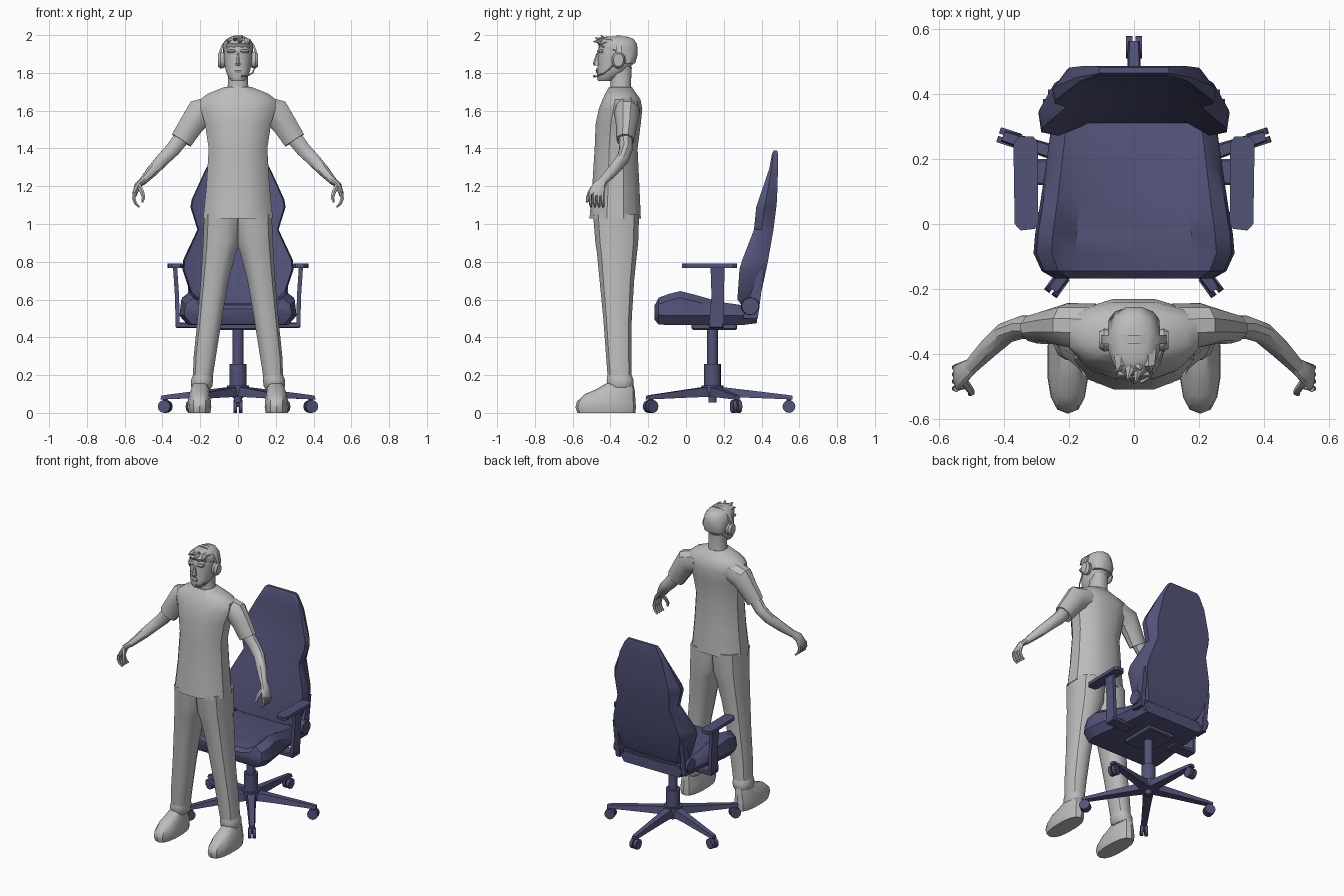
import bpy, bmesh, math
from mathutils import Vector, Matrix


def material(name, rgb):
    m = bpy.data.materials.new(name)
    m.diffuse_color = (*rgb, 1)
    return m


GREY = material("light grey", (0.50, 0.50, 0.50))
NAVY = material("dusty navy", (0.085, 0.085, 0.19))


def finish(name, bm, mat, mirror=False, angle=35):
    bmesh.ops.recalc_face_normals(bm, faces=bm.faces[:])
    me = bpy.data.meshes.new(name)
    bm.to_mesh(me)
    bm.free()
    ob = bpy.data.objects.new(name, me)
    bpy.context.collection.objects.link(ob)
    me.materials.append(mat)
    bpy.ops.object.select_all(action='DESELECT')
    ob.select_set(True)
    bpy.context.view_layer.objects.active = ob
    bpy.ops.object.shade_smooth_by_angle(angle=math.radians(angle))
    if mirror:
        ob.modifiers.new("mirror", 'MIRROR')
    return ob


def add_loft(bm, rings):
    """Skin closed rings of points and cap both ends."""
    vs = [[bm.verts.new(p) for p in r] for r in rings]
    n = len(vs[0])
    for a, b in zip(vs, vs[1:]):
        for i in range(n):
            bm.faces.new((a[i], a[(i + 1) % n], b[(i + 1) % n], b[i]))
    bm.faces.new(vs[0])
    bm.faces.new(vs[-1])


def loft(name, rings, mat, mirror=False, angle=35):
    bm = bmesh.new()
    add_loft(bm, rings)
    return finish(name, bm, mat, mirror, angle)


def oval(c, u, v, n=12, power=0.85):
    pts = []
    for i in range(n):
        t = math.tau * (i + 0.5) / n
        s, k = math.sin(t), math.cos(t)
        pts.append(Vector(c) + u * math.copysign(abs(k) ** power, k)
                   + v * math.copysign(abs(s) ** power, s))
    return pts


def stack(rows, n=12, power=0.85):
    """Level rings from rows of z, x_min, x_max, y_front, y_back."""
    return [oval(((a + b) / 2, (f + k) / 2, z), Vector(((b - a) / 2, 0, 0)),
                 Vector((0, (k - f) / 2, 0)), n, power) for z, a, b, f, k in rows]


def limb(rows, n=10):
    """Rings across a path from rows of x, y, z, width radius, depth radius."""
    out = []
    for i, (x, y, z, a, b) in enumerate(rows):
        p, q = rows[max(i - 1, 0)], rows[min(i + 1, len(rows) - 1)]
        t = (Vector(q[:3]) - Vector(p[:3])).normalized()
        ref = Vector((0, 1, 0)) if abs(t.y) < 0.9 else Vector((0, 0, 1))
        v = (ref - t * ref.dot(t)).normalized()
        out.append(oval((x, y, z), t.cross(v) * a, v * b, n, 1))
    return out


def box(name, x, y, z, mat, mirror=False, bevel=0.006):
    bm = bmesh.new()
    bmesh.ops.create_cube(bm, size=1)
    for v in bm.verts:
        v.co = [lo + (hi - lo) * (c + 0.5) for c, (lo, hi) in zip(v.co, (x, y, z))]
    bmesh.ops.bevel(bm, geom=bm.edges[:], offset=bevel, segments=1, affect='EDGES')
    return finish(name, bm, mat, mirror)


def add_cyl(bm, c, r1, r2, depth, rot=Matrix(), n=16):
    bmesh.ops.create_cone(bm, cap_ends=True, segments=n, radius1=r1, radius2=r2,
                          depth=depth, matrix=Matrix.Translation(c) @ rot)


# ---- Person: shirt and sleeves
loft("shirt", stack([
    (1.03, -.19, .19, -.515, -.235), (1.2, -.172, .172, -.50, -.243),
    (1.4, -.16, .16, -.487, -.253), (1.53, -.18, .18, -.482, -.236),
    (1.61, -.205, .205, -.465, -.228), (1.66, -.205, .205, -.445, -.238),
    (1.69, -.165, .165, -.43, -.26), (1.725, -.075, .075, -.41, -.285)]), GREY)
loft("sleeve", limb([(.12, -.315, 1.615, .07, .07), (.205, -.312, 1.587, .08, .068),
                     (.25, -.315, 1.52, .068, .056), (.30, -.322, 1.443, .062, .047)]), GREY, True)

# ---- Arms and hands
loft("arm", limb([(.28, -.32, 1.48, .045, .037), (.345, -.318, 1.395, .041, .036),
                  (.395, -.335, 1.345, .037, .034), (.45, -.385, 1.285, .032, .03),
                  (.508, -.445, 1.222, .02, .024)]), GREY, True)
loft("palm", limb([(.50, -.437, 1.232, .019, .024), (.53, -.46, 1.205, .018, .036),
                   (.545, -.472, 1.165, .014, .042), (.547, -.475, 1.15, .010, .04)]), GREY, True)
bm = bmesh.new()
for i in range(4):
    y = -.507 + .0215 * i
    add_loft(bm, limb([(.546, y, 1.165, .011, .011), (.552, y, 1.135, .010, .010),
                       (.542, y + .002, 1.108, .009, .009), (.522, y + .004, 1.09, .006, .006)], 6))
add_loft(bm, limb([(.525, -.485, 1.205, .014, .012), (.508, -.508, 1.17, .012, .011),
                   (.500, -.52, 1.14, .010, .010), (.507, -.525, 1.115, .006, .006)], 6))
finish("fingers", bm, GREY, True)

# ---- Trousers, cuffs and shoes
loft("trouser_leg", stack([
    (.13, .142, .243, -.412, -.285), (.3, .115, .236, -.425, -.287),
    (.5, .083, .216, -.44, -.285), (.7, .048, .199, -.46, -.272),
    (.85, .008, .19, -.475, -.256), (.90, -.012, .188, -.483, -.25),
    (1.05, -.02, .182, -.495, -.245)], 12, .8), GREY, True)
loft("trouser_cuff", stack([
    (.125, .146, .24, -.405, -.29), (.14, .134, .25, -.418, -.278),
    (.175, .130, .25, -.422, -.276), (.20, .132, .24, -.418, -.285)]), GREY, True)
loft("shoe", stack([
    (0, .145, .262, -.575, -.268), (.03, .14, .268, -.585, -.265),
    (.06, .142, .266, -.578, -.267), (.10, .148, .258, -.535, -.27),
    (.125, .152, .25, -.475, -.272), (.155, .157, .24, -.425, -.28)], 14, .8), GREY, True)

# ---- Neck, head and face
loft("neck", stack([(1.70, -.065, .065, -.405, -.285), (1.74, -.055, .055, -.40, -.29),
                    (1.83, -.053, .053, -.41, -.285)]), GREY)
loft("head", stack([
    (1.757, -.035, .035, -.465, -.39), (1.775, -.052, .052, -.472, -.36),
    (1.81, -.066, .066, -.47, -.31), (1.85, -.073, .073, -.467, -.278),
    (1.90, -.077, .077, -.468, -.262), (1.94, -.077, .077, -.462, -.26),
    (1.975, -.06, .06, -.445, -.285), (1.985, -.04, .04, -.42, -.31)], 14, .9), GREY)
loft("nose", stack([(1.838, -.014, .014, -.488, -.455), (1.85, -.014, .014, -.494, -.455),
                    (1.905, -.006, .006, -.474, -.455)], 6, 1), GREY)
loft("lips", stack([(1.800, -.018, .018, -.474, -.455), (1.812, -.022, .022, -.479, -.455),
                    (1.824, -.016, .016, -.475, -.455)], 6, 1), GREY)
loft("brow", stack([(1.905, .010, .055, -.467, -.43), (1.915, .008, .060, -.474, -.43),
                    (1.923, .012, .055, -.467, -.43)], 8), GREY, True)

# ---- Hair cap and swept spikes
loft("hair", stack([
    (1.85, -.070, .070, -.345, -.268), (1.89, -.080, .080, -.36, -.256),
    (1.925, -.083, .083, -.455, -.253), (1.955, -.080, .080, -.472, -.257),
    (1.98, -.062, .062, -.455, -.275), (1.992, -.038, .038, -.425, -.31)], 12, .9), GREY)
bm = bmesh.new()
for x, tx, ty, tz in ((-.04, -.055, -.462, 1.965), (-.01, -.02, -.482, 1.985),
                      (.015, .005, -.492, 1.965), (.045, .05, -.465, 1.95), (.01, .02, -.45, 2.0)):
    add_loft(bm, limb([(x, -.39, 1.965, .028, .02), (x, -.435, 1.97, .021, .018),
                       (tx, ty, tz, .002, .002)], 6))
finish("hair_spikes", bm, GREY)

# ---- Headset
rot_x = Matrix.Rotation(math.pi / 2, 4, 'Y')
band = []
for i in range(17):
    a = math.pi * i / 16
    k, s = math.cos(a), math.sin(a)
    band.append([Vector((r * k, y, 1.89 + (r + .008) * s))
                 for r, y in ((.090, -.370), (.101, -.370), (.101, -.342), (.090, -.342))])
loft("headset_band", band, GREY)
bm = bmesh.new()
add_cyl(bm, (.081, -.358, 1.868), .040, .046, .022, rot_x)
add_cyl(bm, (.099, -.358, 1.868), .046, .034, .016, rot_x)
for v in bm.verts:
    v.co.y = -.358 + (v.co.y + .358) * .78
finish("headset_cup", bm, GREY, True)
loft("headset_microphone", limb([(.092, -.385, 1.84, .004, .004), (.078, -.43, 1.80, .004, .004),
                                 (.045, -.475, 1.782, .004, .004), (.02, -.487, 1.782, .007, .007)], 6), GREY)

# ---- Chair seat with raised side bolsters
# rows: y, half width, bolster top, cushion top, underside
rings = []
for y, w, bz, cz, lo in ((-.168, .245, .565, .55, .495), (-.145, .285, .61, .572, .468),
                         (-.09, .31, .63, .58, .465), (-.03, .305, .645, .58, .465),
                         (.06, .29, .622, .575, .465), (.18, .272, .587, .57, .465),
                         (.30, .255, .57, .56, .465), (.375, .24, .55, .545, .475)):
    half = [(w * .86, lo), (w, lo + .05), (w * .97, bz - .035), (w * .82, bz), (w * .58, cz)]
    rings.append([(x, y, z) for x, z in half] + [(-x, y, z) for x, z in reversed(half)])
loft("seat", rings, NAVY)

# ---- Backrest with forward wings
# rows: z, wing half width, wing y, back y, cushion y, cushion half width, back half width
rings = []
for z, w, yw, yb, yc, wi, wb in (
        (.55, .20, .31, .36, .31, .14, .18), (.60, .24, .272, .39, .32, .15, .21),
        (.76, .295, .283, .425, .35, .15, .25), (.81, .29, .298, .435, .36, .15, .245),
        (.97, .215, .36, .463, .395, .14, .195), (1.09, .252, .372, .478, .42, .14, .205),
        (1.13, .245, .385, .482, .428, .14, .20), (1.29, .172, .44, .487, .446, .12, .16),
        (1.37, .125, .455, .487, .457, .10, .12), (1.388, .11, .465, .483, .465, .09, .105)):
    half = [(wb, yb), (w, (yw + yb) / 2 - .01), (w * .97, yw), (wi, yc)]
    rings.append([(x, y, z) for x, y in half] + [(-x, y, z) for x, y in reversed(half)])
loft("backrest", rings, NAVY)

# ---- Recline hinges and rear cross bar
bm = bmesh.new()
add_cyl(bm, (.255, .34, .565), .05, .045, .05, rot_x)
finish("recline_hinge", bm, NAVY, True)
loft("hinge_bracket", [[(x, .30, .50), (x, .38, .50), (x, .415, .76), (x, .385, .76)]
                       for x in (.235, .265)], NAVY, True)
box("rear_bar", (-.22, .22), (.31, .37), (.48, .56), NAVY)

# ---- Armrests
pad = [[(x, y, z) for x, y in ((.305, -.015), (.35, -.02), (.368, 0), (.372, .25), (.355, .27),
                               (.31, .27), (.297, .25), (.295, .005))] for z in (.768, .79)]
loft("armrest_pad", pad, NAVY, True)
loft("armrest_post", [[(x + dx, y, z) for dx, y in ((0, f), (.022, f), (.022, b), (0, b))]
                      for x, z, f, b in ((.308, .46, .12, .20), (.312, .62, .135, .20),
                                         (.322, .77, .13, .205))], NAVY, True)
box("armrest_bracket", (.16, .332), (.12, .20), (.45, .478), NAVY, True)

# ---- Tilt mechanism and gas lift
box("tilt_mechanism", (-.10, .10), (.03, .27), (.44, .48), NAVY)
bm = bmesh.new()
for z0, z1, r in ((.055, .10, .022), (.09, .145, .058), (.13, .26, .045), (.25, .455, .029)):
    add_cyl(bm, (0, .14, (z0 + z1) / 2), r, r, z1 - z0)
finish("gas_lift", bm, NAVY)

# ---- Five spoke base with twin wheel casters
legs, casters = bmesh.new(), bmesh.new()
for i in range(5):
    a = math.radians(90 + 72 * i)
    turn = Matrix.Translation((0, .14, 0)) @ Matrix.Rotation(a, 4, 'Z')
    add_loft(legs, [[turn @ Vector((r, s * w, z)) for s, z in
                     ((-1, lo), (1, lo), (.75, hi), (-.75, hi))]
                    for r, w, lo, hi in ((.02, .034, .085, .14), (.15, .027, .082, .125),
                                         (.40, .019, .072, .095), (.425, .017, .072, .09))])
    axle = Matrix.Rotation(a, 4, 'Z') @ Matrix.Rotation(math.pi / 2, 4, 'X')
    for s in (-1, 1):
        add_cyl(casters, turn @ Vector((.405, s * .014, .034)), .034, .034, .02, axle, 12)
    add_cyl(casters, turn @ Vector((.405, 0, .055)), .012, .012, .05, Matrix(), 8)
finish("base_spokes", legs, NAVY)
finish("casters", casters, NAVY)
